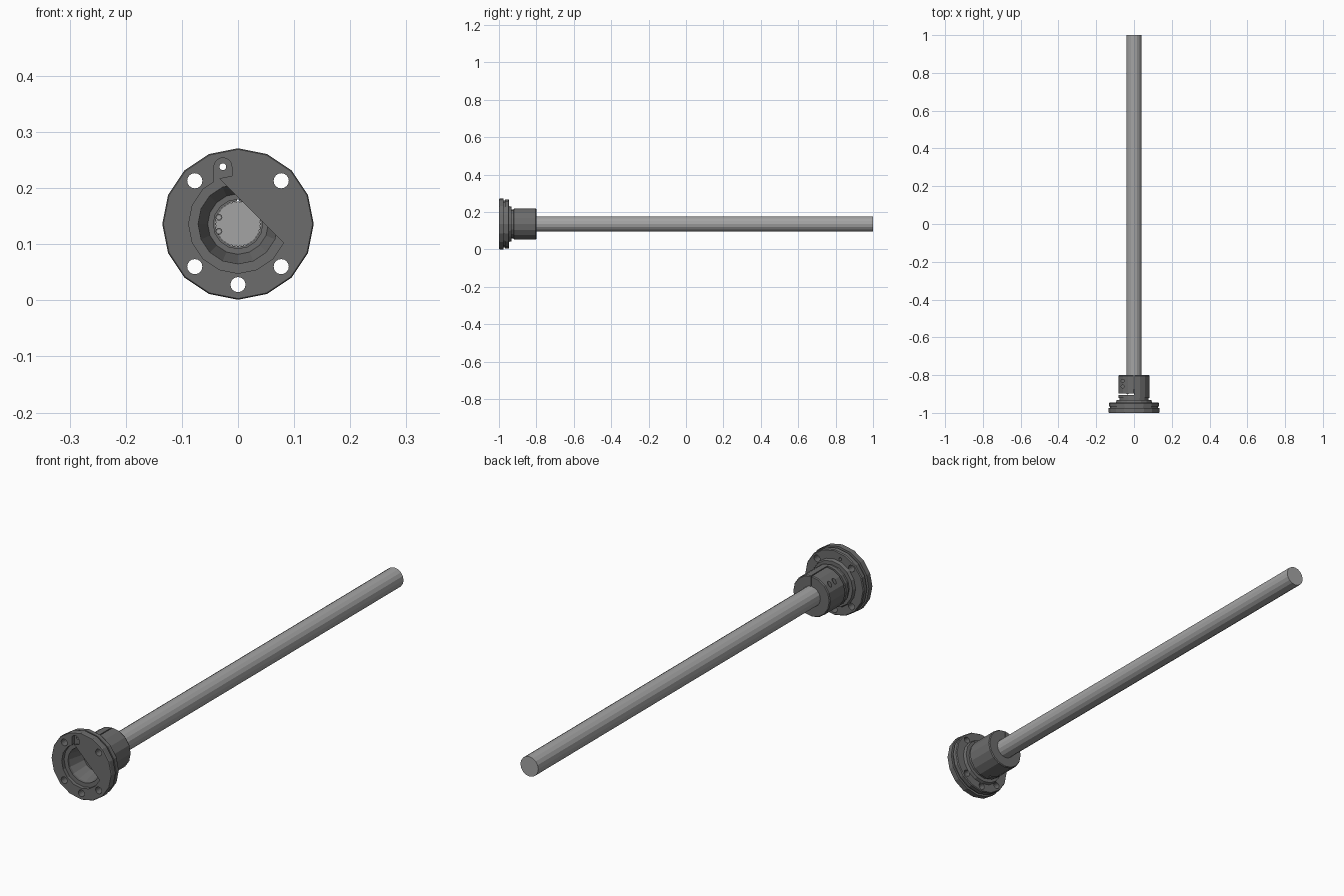
import bpy, bmesh, math
from mathutils import Matrix, Vector

if "Cube" in bpy.data.objects:
    bpy.data.objects.remove(bpy.data.objects["Cube"], do_unlink=True)

AXIS_Z = 0.136
SIDES = 16


def material(name, value):
    m = bpy.data.materials.new(name)
    m.use_nodes = True
    color = (value, value, value, 1)
    m.diffuse_color = color
    m.node_tree.nodes["Principled BSDF"].inputs["Base Color"].default_value = color
    return m


dark = material("dark grey metal", 0.15)
light = material("light grey steel", 0.37)


def finish(bm, name, mat):
    bmesh.ops.recalc_face_normals(bm, faces=bm.faces[:])
    mesh = bpy.data.meshes.new(name)
    bm.to_mesh(mesh)
    bm.free()
    mesh.materials.append(mat)
    ob = bpy.data.objects.new(name, mesh)
    bpy.context.scene.collection.objects.link(ob)
    return ob


def polar(r, i, y):
    a = 2 * math.pi * i / SIDES
    return Vector((r * math.cos(a), y, AXIS_Z + r * math.sin(a)))


def lathe(name, profile, mat):
    """Closed (y, radius) profile turned about the long axis."""
    bm = bmesh.new()
    rings = [[bm.verts.new(polar(r, i, y)) for i in range(SIDES)] for y, r in profile]
    for k, ring in enumerate(rings):
        nxt = rings[(k + 1) % len(rings)]
        for i in range(SIDES):
            j = (i + 1) % SIDES
            bm.faces.new((ring[i], ring[j], nxt[j], nxt[i]))
    return finish(bm, name, mat)


def cylinder(name, start, end, r, mat, sides=16):
    start, end = Vector(start), Vector(end)
    d = end - start
    turn = d.to_track_quat('Z', 'Y').to_matrix().to_4x4()
    bm = bmesh.new()
    bmesh.ops.create_cone(bm, cap_ends=True, segments=sides, radius1=r, radius2=r,
                          depth=d.length, matrix=Matrix.Translation((start + end) / 2) @ turn)
    return finish(bm, name, mat)


def box(name, lo, hi, mat):
    lo, hi = Vector(lo), Vector(hi)
    bm = bmesh.new()
    bmesh.ops.create_cube(bm, size=1, matrix=Matrix.Translation((lo + hi) / 2)
                          @ Matrix.Diagonal((*(hi - lo), 1)))
    return finish(bm, name, mat)


def cut(target, cutter):
    mod = target.modifiers.new("cut", 'BOOLEAN')
    mod.operation, mod.solver, mod.object = 'DIFFERENCE', 'EXACT', cutter
    cutter.hide_render = True
    graph = bpy.context.evaluated_depsgraph_get()
    target.data = bpy.data.meshes.new_from_object(target.evaluated_get(graph))
    target.modifiers.clear()
    bpy.data.objects.remove(cutter, do_unlink=True)


# Flanged housing: grooved rim, neck, clamp hub and stepped conical bore
housing = lathe("flanged_housing", [
    (-1, 0.088), (-1, 0.133), (-0.997, 0.135), (-0.975, 0.135), (-0.975, 0.126),
    (-0.967, 0.126), (-0.967, 0.132), (-0.95, 0.132), (-0.946, 0.129), (-0.946, 0.096),
    (-0.933, 0.092), (-0.933, 0.077), (-0.922, 0.077), (-0.92, 0.083), (-0.804, 0.083),
    (-0.8, 0.08), (-0.8, 0.0405), (-0.89, 0.0405), (-0.89, 0.044), (-0.91, 0.044),
    (-0.91, 0.054), (-0.975, 0.071), (-0.985, 0.071), (-0.985, 0.088)], dark)

# Bolt holes through the flange
for x, z in ((-0.077, 0.213), (0.077, 0.213), (-0.077, 0.06), (0.077, 0.06), (0, 0.028)):
    cut(housing, cylinder("bolt_cutter", (x, -1.1, z), (x, -0.94, z), 0.0135, dark))

# Shallow keyhole slot with a small through hole
cut(housing, cylinder("slot_cutter", (-0.027, -1.1, 0.238), (-0.027, -0.984, 0.238), 0.016, dark))
cut(housing, box("slot_cutter", (-0.043, -1.1, 0.21), (-0.011, -0.984, 0.238), dark))
cut(housing, cylinder("pin_cutter", (-0.027, -1.1, 0.238), (-0.027, -0.94, 0.238), 0.006, dark))

# Clamp slits on the right half of the hub, and clamp screw holes
cut(housing, box("slit_cutter", (-0.1, -0.905, 0.04), (0, -0.897, 0.24), dark))
cut(housing, box("slit_cutter", (-0.002, -0.9, 0.16), (0.002, -0.79, 0.24), dark))
for y in (-0.86, -0.83):
    cut(housing, cylinder("screw_cutter", (-0.06, y, 0.13), (-0.06, y, 0.24), 0.008, dark))

# Flat plate closing one side of the front recess
bm = bmesh.new()
face = bm.faces.new([bm.verts.new(polar(0.088, i, -0.9995)) for i in range(-1, 6)])
back = bmesh.ops.extrude_face_region(bm, geom=[face])["geom"]
bmesh.ops.translate(bm, vec=(0, 0.002, 0),
                    verts=[g for g in back if isinstance(g, bmesh.types.BMVert)])
finish(bm, "recess_plate", dark)

# Long shaft and the two pins at its inner end
cylinder("shaft", (0, -0.88, AXIS_Z), (0, 1, AXIS_Z), 0.04, light)
for z in (0.148, 0.123):
    cylinder("shaft_pin", (-0.034, -0.9, z), (-0.034, -0.875, z), 0.006, dark, 12)
    cylinder("shaft_pin_tip", (-0.034, -0.902, z), (-0.034, -0.899, z), 0.0035, light, 12)
